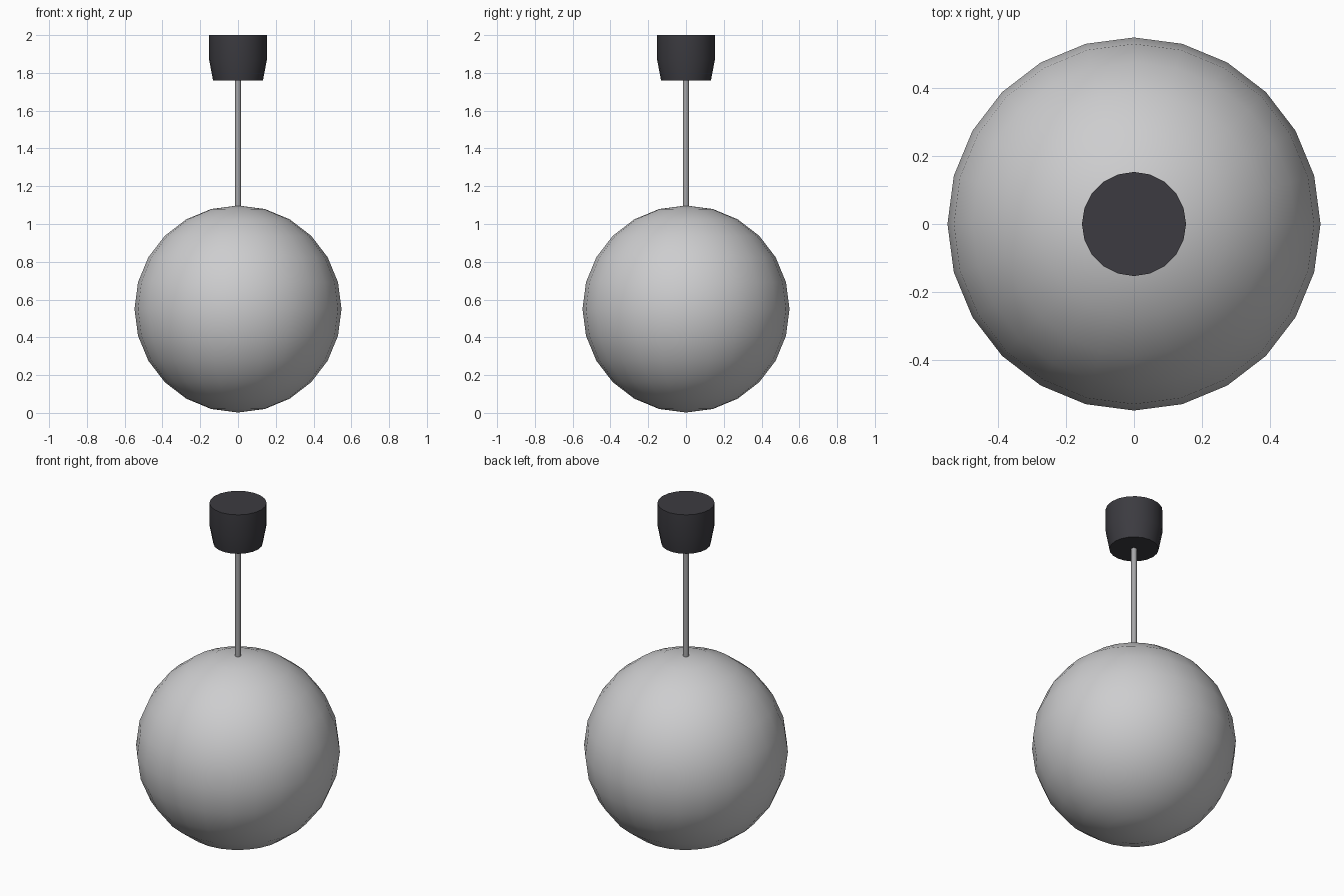
import bpy, bmesh, math

old = bpy.data.objects.get("Cube")
if old:
    bpy.data.objects.remove(old, do_unlink=True)


def material(name, rgb):
    m = bpy.data.materials.new(name)
    m.use_nodes = True
    m.diffuse_color = (*rgb, 1)
    m.node_tree.nodes["Principled BSDF"].inputs["Base Color"].default_value = (*rgb, 1)
    return m


def lathe(name, profile, sides, mat, angle):
    """Revolve (radius, height) points about z; zero radius closes the end."""
    bm = bmesh.new()
    verts = [bm.verts.new((r, 0, z)) for r, z in profile]
    edges = [bm.edges.new(pair) for pair in zip(verts, verts[1:])]
    bmesh.ops.spin(bm, geom=verts + edges, cent=(0, 0, 0), axis=(0, 0, 1),
                   angle=math.tau, steps=sides, use_duplicate=False)
    bmesh.ops.remove_doubles(bm, verts=bm.verts, dist=0.0001)
    bmesh.ops.recalc_face_normals(bm, faces=bm.faces)
    mesh = bpy.data.meshes.new(name)
    bm.to_mesh(mesh)
    bm.free()
    mesh.materials.append(mat)
    obj = bpy.data.objects.new(name, mesh)
    bpy.context.collection.objects.link(obj)
    bpy.ops.object.select_all(action="DESELECT")
    obj.select_set(True)
    bpy.context.view_layer.objects.active = obj
    bpy.ops.object.shade_smooth_by_angle(angle=math.radians(angle))
    return obj


glass = material("frosted white", (0.61, 0.61, 0.62))
metal = material("grey metal", (0.38, 0.38, 0.39))
plastic = material("charcoal plastic", (0.045, 0.044, 0.052))

# Globe shade
R, RINGS = 0.548, 12
arc = [(R * math.sin(math.pi * i / RINGS), R - R * math.cos(math.pi * i / RINGS) + 0.002)
       for i in range(RINGS + 1)]
arc[0], arc[-1] = (0, arc[0][1]), (0, arc[-1][1])
lathe("globe_shade", arc, 24, glass, 40)

# Hanging rod
lathe("hanging_rod", [(0, 1.07), (0.016, 1.07), (0.016, 1.78), (0, 1.78)], 10, metal, 40)

# Ceiling canopy with tapered lower end
lathe("ceiling_canopy", [(0, 1.76), (0.132, 1.76), (0.153, 1.87), (0.153, 2), (0, 2)],
      20, plastic, 30)
